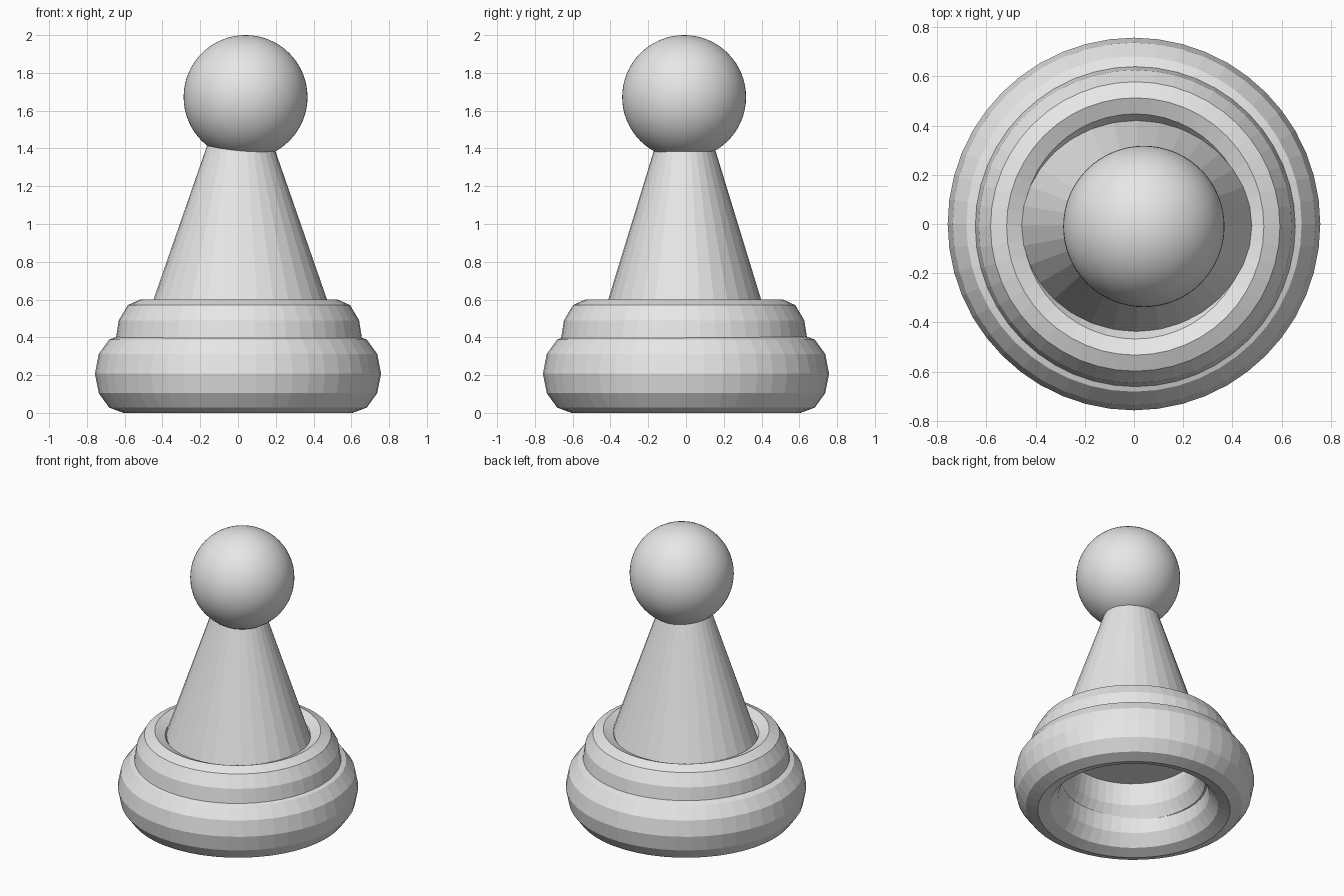
import bpy

cube = bpy.data.objects.get("Cube")
if cube:
    bpy.data.objects.remove(cube, do_unlink=True)

grey = bpy.data.materials.new("plain_grey")
grey.use_nodes = True
grey.diffuse_color = (0.8, 0.8, 0.8, 1)
grey.node_tree.nodes["Principled BSDF"].inputs["Base Color"].default_value = grey.diffuse_color


def finish(name, scale=(1, 1, 1)):
    """Name, scale and colour the part just added."""
    part = bpy.context.object
    part.name = name
    part.scale = scale
    bpy.ops.object.transform_apply(location=False, rotation=False, scale=True)
    part.data.materials.append(grey)
    return part


def ring(name, centre, major, height):
    """A faceted torus stretched to the given height."""
    minor = major / 4
    bpy.ops.mesh.primitive_torus_add(major_radius=major, minor_radius=minor,
                                     major_segments=48, minor_segments=12,
                                     location=centre)
    finish(name, (1, 1, height / (2 * minor)))
    bpy.ops.object.shade_flat()


# Stacked base rings
ring("lower_base_ring", (0, 0, 0.208), 0.606, 0.416)
ring("upper_base_ring", (0.005, -0.01, 0.38), 0.523, 0.44)

# Slightly oval tapering body, closed underneath
bpy.ops.mesh.primitive_cone_add(vertices=32, radius1=1, radius2=0, depth=1.5,
                                location=(0.012, -0.007, 1.17))
finish("body_cone", (0.522, 0.46, 1))
bpy.ops.object.shade_flat()

# Smooth ball head
bpy.ops.mesh.primitive_uv_sphere_add(segments=64, ring_count=32, radius=0.328,
                                     location=(0.04, -0.01, 1.672))
finish("ball_head")
bpy.ops.object.shade_smooth()
